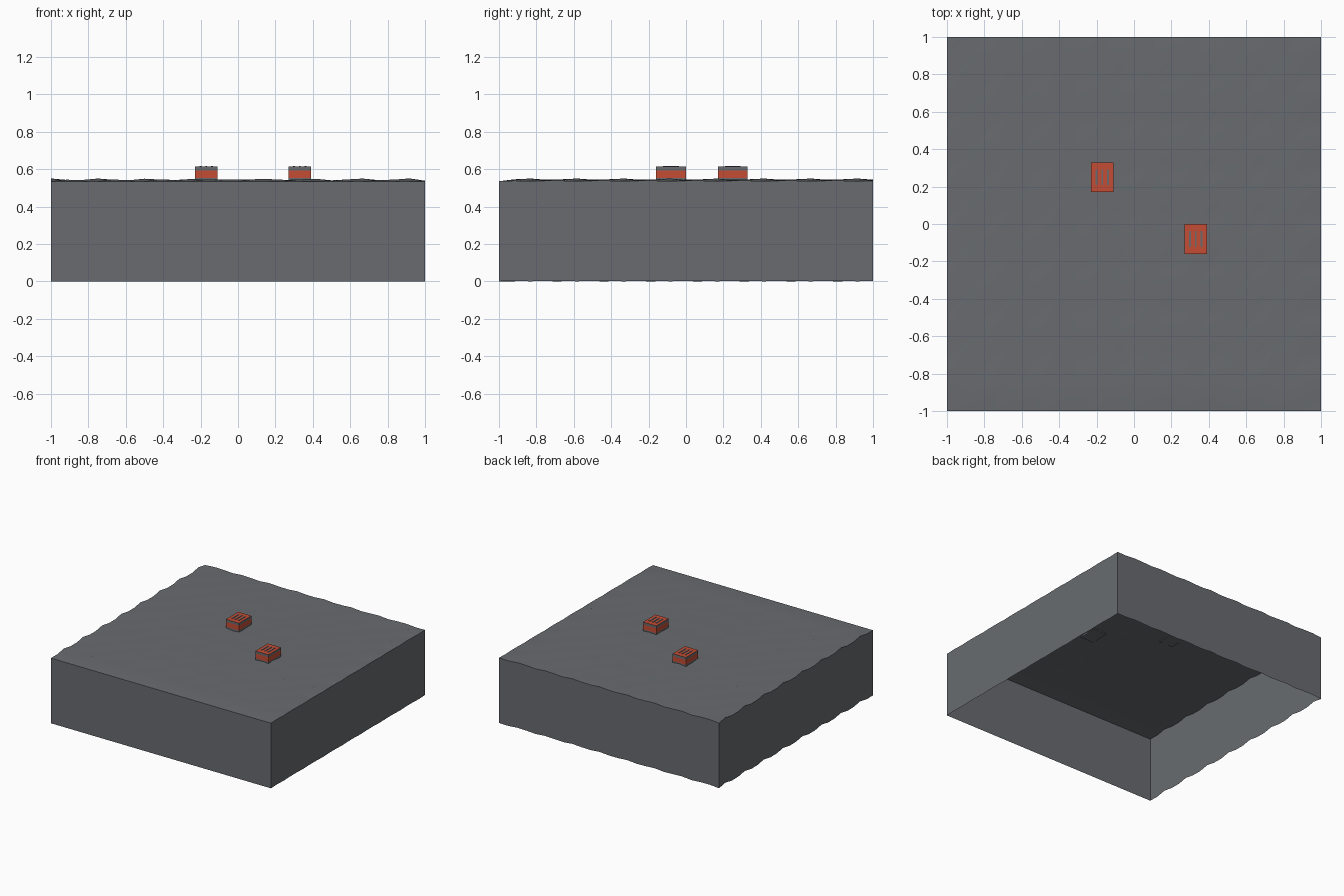
import bpy, bmesh
from math import cos, pi

cube = bpy.data.objects.get("Cube")
if cube:
    bpy.data.objects.remove(cube, do_unlink=True)


def material(name, rgb):
    mat = bpy.data.materials.new(name)
    mat.use_nodes = True
    mat.diffuse_color = (*rgb, 1)
    mat.node_tree.nodes["Principled BSDF"].inputs["Base Color"].default_value = (*rgb, 1)
    return mat


GREY = material("slate grey", (0.14, 0.148, 0.162))
RED = material("brick red", (0.55, 0.075, 0.035))
DEPTH = 0.535


def finish(bm, name):
    mesh = bpy.data.meshes.new(name)
    bm.to_mesh(mesh)
    bm.free()
    mesh.materials.append(GREY)
    mesh.materials.append(RED)
    obj = bpy.data.objects.new(name, mesh)
    bpy.context.collection.objects.link(obj)
    return obj


def ripple(x, y):
    """Gentle ripples that fade out at the front and right edges."""
    if y < -0.99:
        return 0
    wave = cos(2 * pi * (x + 1) / 0.24) * cos(2 * pi * (y - 0.92) / 0.25)
    h = max(0, 0.005 + 0.01 * wave)
    return h * 0.4 if x > 0.99 else h


# Ground slab: rippled sheet with its border pulled down, open underneath
bm = bmesh.new()
bmesh.ops.create_grid(bm, x_segments=24, y_segments=24, size=1)
for v in bm.verts:
    v.co.z = DEPTH + ripple(v.co.x, v.co.y)
border = [e for e in bm.edges if e.is_boundary]
walls = bmesh.ops.extrude_edge_only(bm, edges=border)["geom"]
for v in walls:
    if isinstance(v, bmesh.types.BMVert):
        v.co.z -= DEPTH
bmesh.ops.recalc_face_normals(bm, faces=bm.faces)
top = max(bm.faces, key=lambda f: f.calc_center_median().z)
if top.normal.z < 0:
    bmesh.ops.reverse_faces(bm, faces=bm.faces)
ground = finish(bm, "ground_slab")
bpy.context.view_layer.objects.active = ground
ground.select_set(True)
bpy.ops.object.shade_smooth_by_angle()
ground.select_set(False)


def box(bm, cx, cy, z0, z1, sx, sy):
    geo = bmesh.ops.create_cube(bm, size=1)
    for v in geo["verts"]:
        v.co.x = cx + v.co.x * sx
        v.co.y = cy + v.co.y * sy
        v.co.z = z1 if v.co.z > 0 else z0


def crate(name, cx, cy):
    # Body with a red band around the sides and a red lid
    bm = bmesh.new()
    box(bm, cx, cy, 0.533, 0.613, 0.12, 0.16)
    for z in (0.553, 0.593):
        bmesh.ops.bisect_plane(bm, geom=bm.verts[:] + bm.edges[:] + bm.faces[:],
                               plane_co=(0, 0, z), plane_no=(0, 0, 1))
    bm.normal_update()
    for f in bm.faces:
        z = f.calc_center_median().z
        f.material_index = int(f.normal.z > 0.5 or 0.553 < z < 0.593)
    finish(bm, name + "_body")
    # Thin raised slats on the lid
    bm = bmesh.new()
    for dx in (-0.03, 0, 0.03):
        box(bm, cx + dx, cy, 0.611, 0.617, 0.01, 0.085)
    finish(bm, name + "_slats")


crate("left_crate", 0.33, -0.08)
crate("right_crate", -0.17, 0.25)
